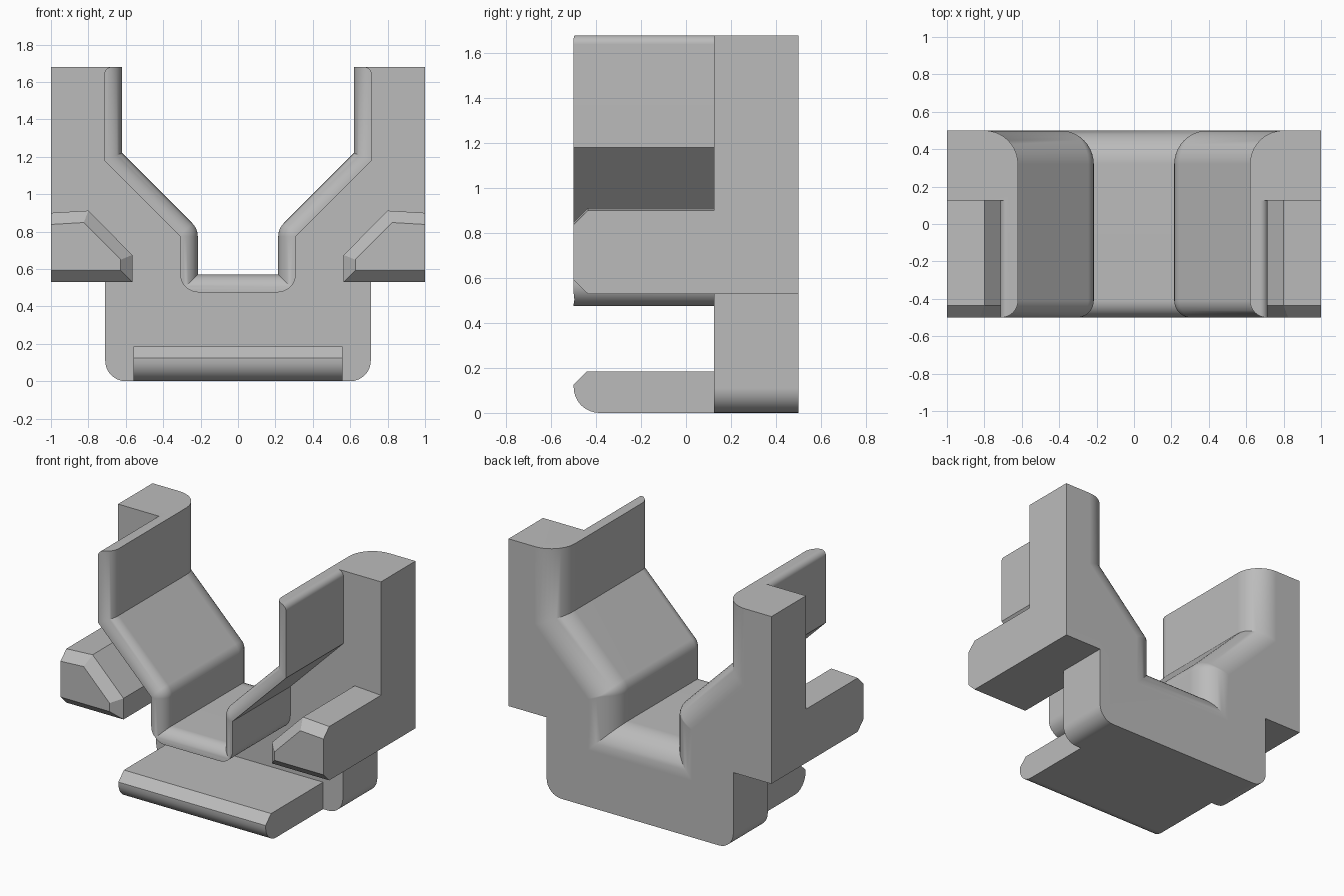
import bpy, bmesh, math
from mathutils import Vector, Matrix

if "Cube" in bpy.data.objects:
    bpy.data.objects.remove(bpy.data.objects["Cube"])

grey = bpy.data.materials.new("light grey")
grey.use_nodes = True
grey.diffuse_color = (0.5, 0.5, 0.5, 1)
grey.node_tree.nodes["Principled BSDF"].inputs["Base Color"].default_value = (0.5, 0.5, 0.5, 1)


def mirrored(half):
    """Complete an outline whose first half lies on -x."""
    return half + [(-x, z) for x, z in reversed(half)]


def offset(points, d):
    """Shift an open polyline to its right by d with mitred corners."""
    pts = [Vector(p) for p in points]
    dirs = [(b - a).normalized() for a, b in zip(pts, pts[1:])]
    norms = [Vector((v.y, -v.x)) for v in dirs]
    norms = [norms[0]] + norms + [norms[-1]]
    return [p + (m + n) * d / (1 + m.dot(n)) for p, m, n in zip(pts, norms, norms[1:])]


def rounded(points, radii, steps=8):
    """Replace the corners listed in radii by arcs."""
    pts, out = [Vector(p) for p in points], []
    for i, p in enumerate(pts):
        if i not in radii:
            out.append(p)
            continue
        d1 = (p - pts[i - 1]).normalized()
        d2 = (pts[(i + 1) % len(pts)] - p).normalized()
        turn = math.atan2(d1.x * d2.y - d1.y * d2.x, d1.dot(d2))
        r = radii[i]
        start = p - d1 * r * math.tan(abs(turn) / 2)
        centre = start + Vector((-d1.y, d1.x)) * math.copysign(r, turn)
        out += [centre + Matrix.Rotation(turn * k / steps, 2) @ (start - centre)
                for k in range(steps + 1)]
    return out


def at_y(points, y):
    return [(p[0], y, p[1]) for p in points]


def loft(name, rings):
    """Closed solid through rings that share one point count."""
    bm = bmesh.new()
    loops = [[bm.verts.new(co) for co in ring] for ring in rings]
    n = len(loops[0])
    for a, b in zip(loops, loops[1:]):
        for i in range(n):
            j = (i + 1) % n
            bm.faces.new((a[i], a[j], b[j], b[i]))
    bm.faces.new(loops[0])
    bm.faces.new(loops[-1])
    bmesh.ops.recalc_face_normals(bm, faces=bm.faces)
    mesh = bpy.data.meshes.new(name)
    bm.to_mesh(mesh)
    bm.free()
    mesh.materials.append(grey)
    ob = bpy.data.objects.new(name, mesh)
    bpy.context.collection.objects.link(ob)
    return ob


def combine(target, other, operation):
    mod = target.modifiers.new(operation.lower(), 'BOOLEAN')
    mod.operation, mod.solver, mod.object = operation, 'EXACT', other
    bpy.context.view_layer.objects.active = target
    bpy.ops.object.modifier_apply(modifier=mod.name)
    bpy.data.objects.remove(other)


TOP, JOIN = 1.68, 0.2   # top height; depth at which front parts end inside the plate


def channel(top):
    return mirrored([(-0.62, top), (-0.62, 1.22), (-0.215, 0.815), (-0.215, 0.57)])


# Back plate
plate = rounded(mirrored([(-1, TOP), (-1, 0.53), (-0.71, 0.53), (-0.71, 0)]), {3: 0.11, 4: 0.11})
bracket = loft("cradle_bracket", [at_y(plate, 0.125), at_y(plate, 0.5)])

# Thin cradle wall, solid until the channel is cut
wall = rounded(offset(channel(TOP), 0.095), {0: 0.04, 7: 0.04, 3: 0.1, 4: 0.1})
combine(bracket, loft("cradle_wall", [at_y(wall, -0.5), at_y(wall, JOIN)]), 'UNION')

# Bottom ledge with chamfered and rounded nose
ledge = rounded([(JOIN, 0), (JOIN, 0.185), (-0.44, 0.185), (-0.5, 0.125), (-0.5, 0)], {4: 0.115})
combine(bracket, loft("bottom_ledge", [[(x, y, z) for y, z in ledge] for x in (-0.56, 0.56)]), 'UNION')

# Side arms with chamfered front
arm = [(1, 0.53), (0.565, 0.53), (0.565, 0.675), (0.8, 0.912), (1, 0.9)]
tip = offset(arm, 0.062)
tip[0].x = tip[-1].x = 1
for side, name in ((1, "left_arm"), (-1, "right_arm")):
    rings = [at_y(arm, JOIN), at_y(arm, -0.437), at_y(tip, -0.5)]
    rings = [[(side * x, y, z) for x, y, z in ring] for ring in rings]
    combine(bracket, loft(name, rings), 'UNION')


# Channel cutter flares at both ends to leave rounded mouths
def channel_ring(d, y):
    r = max(0.1 - d, 0.01)
    return at_y(rounded(offset(channel(1.9), d), {2: r, 5: r}), y)


def mouth(radius, sign):
    rings = []
    for k in range(11):
        a = math.pi / 2 * k / 10
        rings.append(channel_ring(radius * (1 - math.cos(a)),
                                  sign * (0.5 - radius + radius * math.sin(a))))
    return rings + [channel_ring(radius, sign * 0.6)]


cutter = loft("channel_cutter", mouth(0.09, -1)[::-1] + mouth(0.18, 1))
combine(bracket, cutter, 'DIFFERENCE')

# Smooth the arcs, keep the creases
bpy.ops.object.select_all(action='DESELECT')
bracket.select_set(True)
bpy.context.view_layer.objects.active = bracket
bpy.ops.object.shade_smooth_by_angle(angle=math.radians(30))
weighted = bracket.modifiers.new("weighted_normals", 'WEIGHTED_NORMAL')
weighted.keep_sharp = True
